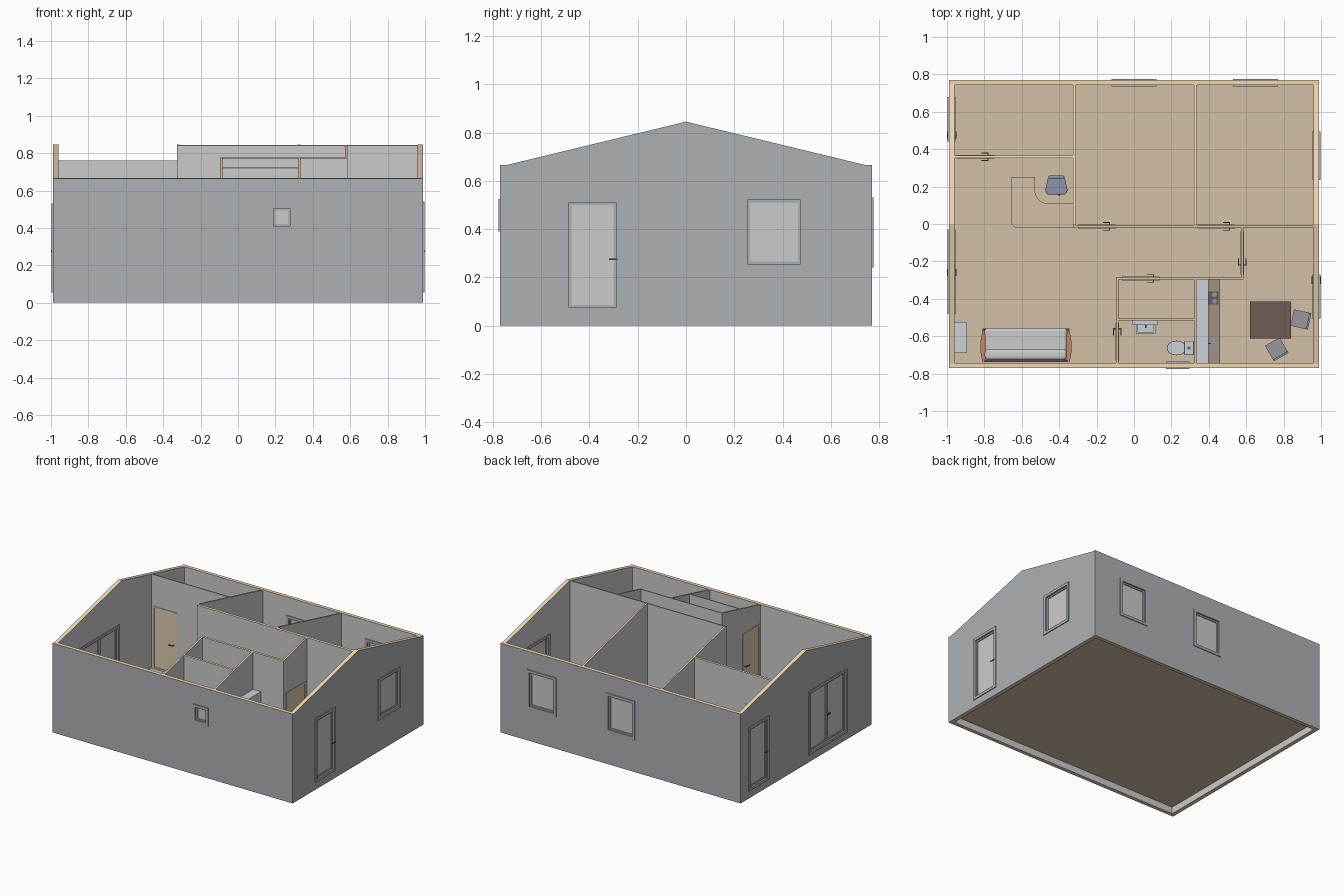
import bpy, bmesh
from math import radians, cos, sin, pi
from mathutils import Matrix

if "Cube" in bpy.data.objects:
    bpy.data.objects.remove(bpy.data.objects["Cube"])


def mat(name, r, g, b):
    m = bpy.data.materials.new(name)
    m.diffuse_color = (r, g, b, 1)
    m.use_nodes = True
    m.node_tree.nodes["Principled BSDF"].inputs["Base Color"].default_value = m.diffuse_color
    return m


INNER = mat("plaster", 0.78, 0.78, 0.78)
OUTER = mat("facade", 0.42, 0.44, 0.46)
EDGE = mat("wall_edge", 0.88, 0.68, 0.44)
FLOOR = mat("floor_tan", 0.64, 0.53, 0.38)
DOOR = mat("door_wood", 0.72, 0.60, 0.42)
DARK = mat("dark", 0.12, 0.12, 0.13)
BROWN = mat("table_brown", 0.16, 0.11, 0.09)
COUNTER = mat("counter_brown", 0.36, 0.29, 0.22)
RED = mat("arm_wood", 0.55, 0.24, 0.14)
BLUE = mat("office_blue", 0.27, 0.30, 0.40)
PALE = mat("pale_blue_grey", 0.60, 0.64, 0.68)
GREY = mat("chair_grey", 0.30, 0.31, 0.33)


def finish(name, bm, m=None, bevel=0):
    me = bpy.data.meshes.new(name)
    bmesh.ops.recalc_face_normals(bm, faces=bm.faces)
    bm.to_mesh(me)
    bm.free()
    ob = bpy.data.objects.new(name, me)
    bpy.context.collection.objects.link(ob)
    if m:
        me.materials.append(m)
    if bevel:
        mod = ob.modifiers.new("soft", 'BEVEL')
        mod.width, mod.segments = bevel, 3
    return ob


def boxes(name, items, m=None, bevel=0):
    """One mesh from boxes given as x0, x1, y0, y1, z0, z1."""
    bm = bmesh.new()
    for x0, x1, y0, y1, z0, z1 in items:
        t = Matrix.Translation(((x0 + x1) / 2, (y0 + y1) / 2, (z0 + z1) / 2))
        bmesh.ops.create_cube(bm, size=1, matrix=t @ Matrix.Diagonal((x1 - x0, y1 - y0, z1 - z0, 1)))
    return finish(name, bm, m, bevel)


def prism(name, pts, vec, m=None, bevel=0):
    bm = bmesh.new()
    f = bm.faces.new([bm.verts.new(p) for p in pts])
    ext = bmesh.ops.extrude_face_region(bm, geom=[f])["geom"]
    bmesh.ops.translate(bm, vec=vec, verts=[v for v in ext if isinstance(v, bmesh.types.BMVert)])
    return finish(name, bm, m, bevel)


def cone(name, x, y, z0, z1, r0, r1, sx=1, m=None, n=24):
    bm = bmesh.new()
    t = Matrix.Translation((x, y, (z0 + z1) / 2)) @ Matrix.Diagonal((sx, 1, 1, 1))
    bmesh.ops.create_cone(bm, cap_ends=True, segments=n, radius1=r0, radius2=r1, depth=z1 - z0, matrix=t)
    ob = finish(name, bm, m)
    for p in ob.data.polygons:
        p.use_smooth = abs(p.normal.z) < 0.9
    return ob


def ring(u0, u1, z0, z1, w, d0, d1):
    """Four bars of a rectangular frame in (u, depth, z)."""
    return [(u0, u0 + w, d0, d1, z0, z1), (u1 - w, u1, d0, d1, z0, z1),
            (u0 + w, u1 - w, d0, d1, z0, z0 + w), (u0 + w, u1 - w, d0, d1, z1 - w, z1)]


def roof(y):
    return 0.845 - 0.2416 * min(abs(y), 0.745)


def wall(name, x0, x1, y0, y1, z0, openings, outside):
    ys = [y0] + [y for y in (-0.745, 0, 0.745) if y0 < y < y1] + [y1]
    pts = [(x0, y0, z0), (x0, y1, z0)] + [(x0, y, roof(y)) for y in reversed(ys)]
    ob = prism(name, pts, (x1 - x0, 0, 0))
    along_y = x1 - x0 < y1 - y0
    d0, d1 = (x0, x1) if along_y else (y0, y1)
    mid = (d0 + d1) / 2

    def place(items):
        return [(b[2], b[3], b[0], b[1], b[4], b[5]) if along_y else b for b in items]

    if openings:
        # Cut the holes for doors and windows
        c = 0.008
        cut = boxes("cutter", place([(u0 + c, u1 - c, d0 - .05, d1 + .05, a + c, b - c)
                                     for u0, u1, a, b, *_ in openings]))
        mod = ob.modifiers.new("holes", 'BOOLEAN')
        mod.object, mod.solver = cut, 'EXACT'
        bpy.context.view_layer.objects.active = ob
        bpy.ops.object.modifier_apply(modifier=mod.name)
        bpy.data.objects.remove(cut)
    # Cut edges tan, outside dark, inside light
    ob.data.materials.clear()
    for m in (INNER, OUTER, EDGE):
        ob.data.materials.append(m)
    for p in ob.data.polygons:
        far = abs(p.center.x) > 0.985 or abs(p.center.y) > 0.765
        p.material_index = 2 if abs(p.normal.z) > 0.5 else (1 if far else 0)

    for i, (u0, u1, a, b, leaves, hu) in enumerate(openings):
        tag = f"{name}_opening_{i + 1}"
        if outside:
            # Casing, sashes and panes
            e = 0.006
            bars = ring(u0, u1, a, b, 0.02, d0 - e, d1 + e)
            panes = []
            step = (u1 - u0 - 0.036) / leaves
            for k in range(leaves):
                s0 = u0 + 0.018 + k * step
                bars += ring(s0, s0 + step, a + .018, b - .018, 0.013, mid - .009, mid + .009)
                panes.append((s0 + .01, s0 + step - .01, mid - .003, mid + .003, a + .028, b - .028))
            boxes(tag + "_frame", place(bars), OUTER)
            boxes(tag + "_pane", place(panes), INNER)
        else:
            # Door casing and leaf
            boxes(tag + "_casing", place(ring(u0, u1, a, b, 0.012, d0 - .004, d1 + .004)), DOOR)
            boxes(tag + "_leaf", place([(u0 + .01, u1 - .01, mid - .005, mid + .005, a + .01, b - .01)]), DOOR)
        if hu is not None:
            # Lever handles on both sides
            s = 1 if hu < (u0 + u1) / 2 else -1
            reach = 0.010 if outside else 0.016
            bars = []
            for q in (-1, 1):
                f = d0 if q < 0 else d1
                o = sorted((mid, f + q * reach))
                t = sorted((f + q * (reach - .004), f + q * reach))
                l = sorted((hu - s * .003, hu + s * .035))
                bars += [(hu - .003, hu + .003, *o, .272, .278), (*l, *t, .272, .278)]
            boxes(tag + "_handle", place(bars), DARK)


# Outer walls
D0, D1 = 0.055, 0.53
wall("right_gable_wall", .96, .99, -.77, .77, 0,
     [(-.505, -.27, D0, D1, 1, -.285), (.235, .495, .235, .54, 1, None)], True)
wall("left_gable_wall", -.99, -.96, -.77, .77, 0,
     [(.44, .68, D0, D1, 1, .46), (-.48, -.03, D0, D1, 2, -.275)], True)
wall("front_wall", -.96, .96, -.77, -.742, 0, [(.17, .297, .39, .525, 1, None)], True)
wall("back_wall", -.96, .96, .742, .77, 0,
     [(-.12, .12, .24, .53, 1, None), (.53, .77, .24, .53, 1, None)], True)

# Floor slab raised inside the shell
boxes("floor", [(-.96, .96, -.742, .742, .05, .06)], FLOOR)

# Partition walls
F, T = 0.06, 0.525
wall("bedroom_wall_left", -.325, -.313, -.005, .742, F, [], False)
wall("bedroom_wall_right", .322, .334, -.005, .742, F, [], False)
wall("ridge_wall", -.325, .96, -.02, -.006, F,
     [(-.30, -.10, F, T, 1, -.13), (.34, .54, F, T, 1, .51)], False)
wall("study_wall", -.96, -.325, .354, .366, F, [(-.95, -.745, F, T, 1, -.78)], False)
wall("hall_wall", -.095, .585, -.298, -.286, F, [(-.065, .135, F, T, 1, .105)], False)
wall("kitchen_side_wall", .573, .585, -.286, -.02, F, [(-.27, -.04, F, T, 1, -.22)], False)
wall("bathroom_left_wall", -.095, -.083, -.742, -.298, F, [(-.73, -.53, F, T, 1, -.56)], False)
wall("bathroom_back_wall", -.083, .322, -.516, -.504, F, [], False)
wall("bathroom_kitchen_wall", .322, .334, -.742, -.298, F, [], False)

# L-shaped desk with rounded corners
desk = [(-.655, .25), (-.655, .01)]
desk += [(-.625 - .03 * cos(t), .01 - .03 * sin(t)) for t in [pi / 8 * i for i in range(1, 5)]]
desk += [(-.325, -.02), (-.325, .11), (-.46, .11)]
desk += [(-.46 - .07 * sin(t), .18 - .07 * cos(t)) for t in [pi / 12 * i for i in range(1, 7)]]
desk += [(-.53, .25)]
prism("desk_top", [(x, y, .215) for x, y in desk], (0, 0, .012), FLOOR)
boxes("desk_panels", [(-.645, -.54, .235, .245, .06, .215), (-.337, -.327, -.01, .1, .06, .215),
                      (-.645, -.635, .02, .235, .1, .215)], FLOOR)

# Office chair
prism("office_seat", [(x, y, .15) for x, y in
                      [(-.463, .158), (-.367, .158), (-.355, .18), (-.37, .245), (-.46, .245), (-.475, .18)]],
      (0, 0, .018), BLUE, .005)
boxes("office_back", [(-.458, -.372, .242, .258, .175, .29)], BLUE, .006)
cone("office_column", -.415, .2, .08, .15, .007, .007, 1, DARK, 12)
star = boxes("office_base", [(0, .05, -.005, .005, 0, .012)], DARK)
star.location = (-.415, .2, .066)
for i in range(1, 5):
    leg = star.copy()
    leg.name = f"office_base_{i + 1}"
    leg.rotation_euler.z = i * 2 * pi / 5
    bpy.context.collection.objects.link(leg)

# Low cabinet by the double door
boxes("low_cabinet", [(-.96, -.892, -.69, -.525, .06, .17)], PALE)

# Sofa with wooden bowed arms
boxes("sofa_seat", [(-.798, -.358, -.70, -.557, .09, .155)], None, .015)
boxes("sofa_back", [(-.798, -.358, -.728, -.668, .12, .25)], None, .02)
boxes("sofa_rail", [(-.80, -.355, -.738, -.728, .08, .22)], DARK)
arm = [(0, -.56), (-.012, -.58), (-.021, -.63), (-.021, -.68), (-.012, -.735), (.008, -.735), (.004, -.56)]
for side, s, x in (("left", 1, -.80), ("right", -1, -.355)):
    prism(f"sofa_arm_{side}", [(x + s * u, y, .085) for u, y in arm], (0, 0, .11), RED)
boxes("sofa_feet", [(x, x + .02, y, y + .02, .06, .09) for x in (-.81, -.366) for y in (-.735, -.58)], DARK)

# Wash basin and shelf
boxes("bath_shelf", [(-.007, .128, -.541, -.516, .36, .46)], PALE)
boxes("basin", [(.01, .022, -.588, -.516, .19, .235), (.103, .115, -.588, -.516, .19, .235),
                (.022, .103, -.588, -.578, .19, .235), (.022, .103, -.535, -.516, .19, .235),
                (.022, .103, -.578, -.535, .19, .2)], PALE)
boxes("basin_pedestal", [(.045, .08, -.56, -.516, .06, .19)], PALE)
boxes("basin_tap", [(.059, .066, -.531, -.524, .235, .26), (.059, .066, -.555, -.524, .256, .262)], DARK)

# Toilet
cone("toilet_bowl", .228, -.663, .06, .14, .022, .036, 1.35, PALE)
cone("toilet_lid", .228, -.663, .14, .15, .039, .038, 1.35, PALE)
boxes("toilet_foot", [(.23, .322, -.69, -.636, .06, .14)], PALE)
boxes("toilet_tank", [(.268, .32, -.70, -.626, .14, .235)], PALE, .005)
boxes("toilet_button", [(.287, .301, -.67, -.656, .234, .239)], DARK)

# Kitchen run: base units, worktop, wall units
boxes("base_units", [(.334, .445, -.742 + i * .111, -.635 + i * .111, .06, .225) for i in range(4)], PALE)
boxes("base_carcass", [(.334, .435, -.742, -.298, .06, .225)], PALE)
boxes("worktop", [(.334, .46, -.742, -.298, .225, .24)], COUNTER)
boxes("wall_units", [(.334, .398, -.742, -.298, .35, .495)], PALE)
boxes("hob", [(.36, .452, -.43, -.36, .24, .244)], DARK)
for x in (.38, .43):
    for y in (-.412, -.378):
        cone("hob_ring", x, y, .244, .246, .013, .013, 1, GREY, 16)
boxes("kitchen_sink", ring(.37, .45, -.67, -.605, .006, 0, 0) and
      [(.37, .45, -.67, -.664, .24, .247), (.37, .45, -.611, -.605, .24, .247),
       (.37, .376, -.664, -.611, .24, .247), (.444, .45, -.664, -.611, .24, .247),
       (.376, .444, -.664, -.611, .24, .242)], GREY)
boxes("kitchen_tap", [(.373, .38, -.642, -.635, .247, .29), (.373, .41, -.642, -.635, .285, .291)], DARK)

# Dining table and two chairs
boxes("table_top", [(.62, .84, -.612, -.415, .21, .225)], BROWN)
boxes("table_legs", [(x, x + .015, y, y + .015, .06, .21) for x in (.625, .82) for y in (-.607, -.435)], BROWN)
for i, (x, y, turn) in enumerate(((.89, -.51, -12), (.762, -.668, -60))):
    parts = [boxes(f"chair_{i + 1}_seat", [(-.045, .045, -.045, .045, .145, .158)], GREY),
             boxes(f"chair_{i + 1}_back", [(.04, .05, -.045, .045, .19, .265)], GREY),
             boxes(f"chair_{i + 1}_legs",
                   [(a, a + .009, b, b + .009, .06, .145 if a < 0 else .25)
                    for a in (-.043, .037) for b in (-.045, .036)], GREY)]
    for p in parts:
        p.location = (x, y, 0)
        p.rotation_euler.z = radians(turn)
